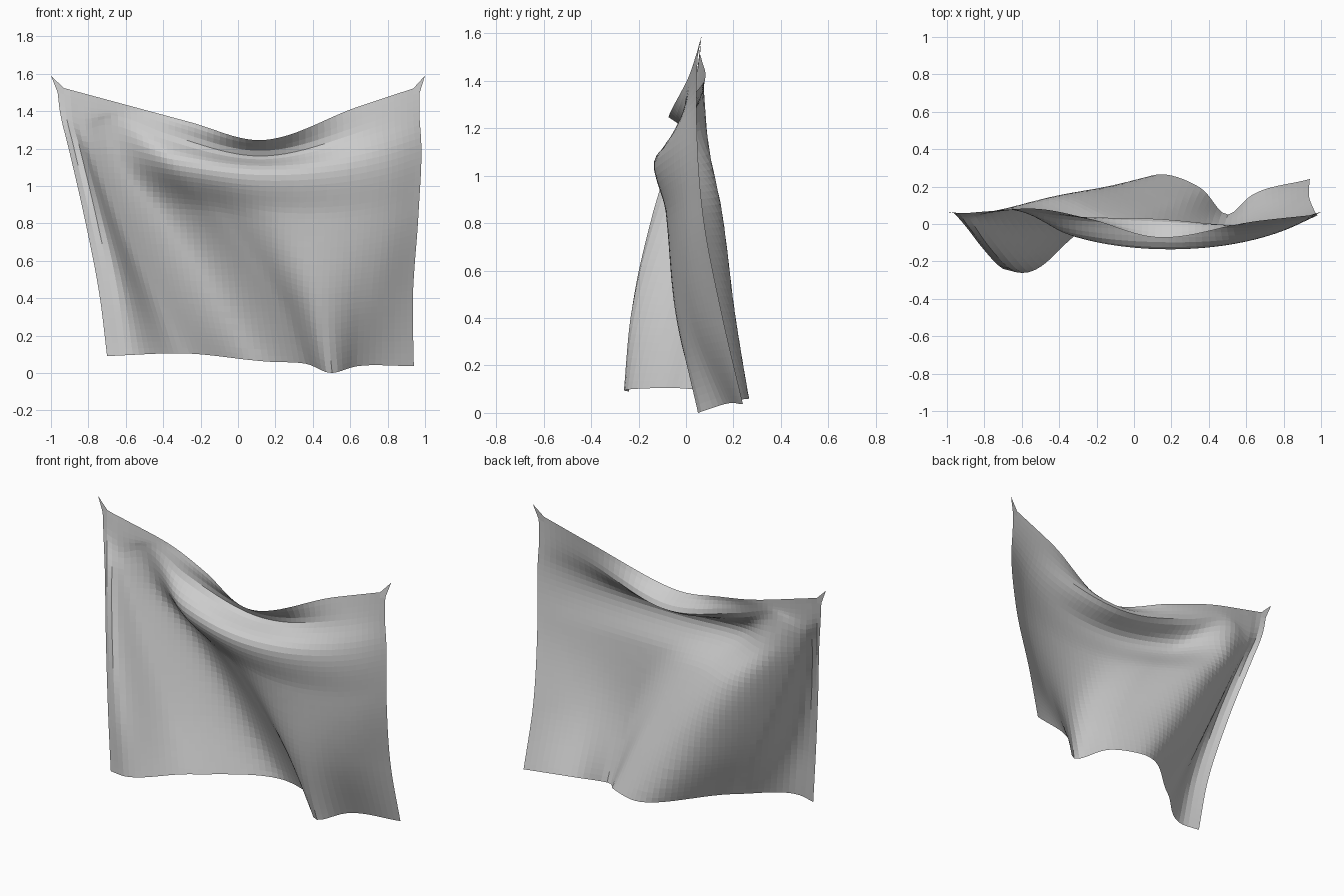
import bpy, bmesh
from mathutils import Vector

if "Cube" in bpy.data.objects:
    bpy.data.objects.remove(bpy.data.objects["Cube"])

COLS, ROWS, FINE = 56, 44, 12      # cells across, cells down, curve steps


def smooth(pts, n):
    """Chord-length Hermite spline through pts, resampled to n equal steps."""
    segs = [b - a for a, b in zip(pts, pts[1:])]
    lens = [s.length for s in segs]
    dirs = [s.normalized() for s in segs]
    tan = [dirs[0]]
    for d0, d1, a, b in zip(dirs, dirs[1:], lens, lens[1:]):
        tan.append((d0 * b + d1 * a) / (a + b))
    tan.append(dirs[-1])
    fine = []
    for p, q, u, v, l in zip(pts, pts[1:], tan, tan[1:], lens):
        for k in range(FINE):
            t = k / FINE
            s = 1 - t
            h = t * t * (3 - 2 * t)
            fine.append(p.lerp(q, h) + (u * s - v * t) * l * t * s)
    fine.append(pts[-1])
    # equal spacing along the curve
    steps = [(b - a).length for a, b in zip(fine, fine[1:])]
    total, out, j, done = sum(steps), [], 0, 0
    for k in range(n):
        s = total * k / n
        while done + steps[j] < s:
            done += steps[j]
            j += 1
        out.append(fine[j].lerp(fine[j + 1], (s - done) / steps[j]))
    return out + [fine[-1]]


def sagging(z, sag, *plan):
    """Section that dips to height z near the middle and rises to both sides."""
    return [Vector((x, y, z + sag * abs(x - .1) + sag * x / 10)) for x, y in plan]


# Sections from top edge to hem; matching points follow the same fold
sections = [
    # top edge
    sagging(1.242, .3, (-.968, .062), (-.93, .058), (-.82, .065), (-.5, .08),
            (-.25, .03), (.1, -.07), (.65, .015), (.972, .05)),
    # groove behind the swag
    sagging(1.165, .23, (-.95, .045), (-.92, .035), (-.86, .045), (-.72, .075),
            (-.4, .04), (.1, .03), (.7, 0), (.97, .045)),
    # front swag
    sagging(1.09, .14, (-.91, 0), (-.87, -.025), (-.8, .03), (-.68, .085),
            (-.35, -.055), (.1, -.12), (.78, -.03), (.98, .045)),
    # upper and lower diagonal folds
    sagging(.85, 0, (-.825, -.11), (-.775, -.137), (-.65, .01), (-.42, .15),
            (-.1, .03), (.23, -.08), (.8, -.01), (.965, .07)),
    sagging(.4, 0, (-.738, -.21), (-.66, -.235), (-.44, -.01), (-.08, .21),
            (.2, .11), (.42, -.04), (.68, .03), (.935, .155)),
    # hem
    [Vector(p) for p in ((-.7, -.24, .09), (-.6, -.262, .095), (-.3, -.05, .105),
                         (.17, .265, .06), (.36, .19, .05), (.5, .05, 0),
                         (.63, .155, .035), (.94, .24, .037))],
]

# Loft: down each fold first, then across
ribs = [smooth(r, ROWS) for r in zip(*sections)]
grid = [smooth(r, COLS) for r in zip(*ribs)]

# Pinned corners pulled out to points
for side, i in ((-1, 0), (1, -1)):
    grid[0][i] = Vector((side, .065, 1.59))

# Hanging cloth sheet
bm = bmesh.new()
verts = [[bm.verts.new(p) for p in row] for row in grid]
for a, b in zip(verts, verts[1:]):
    for i in range(COLS):
        bm.faces.new((a[i], b[i], b[i + 1], a[i + 1]))
mesh = bpy.data.meshes.new("hanging_cloth")
bm.to_mesh(mesh)
bm.free()
cloth = bpy.data.objects.new("hanging_cloth", mesh)
bpy.context.collection.objects.link(cloth)
